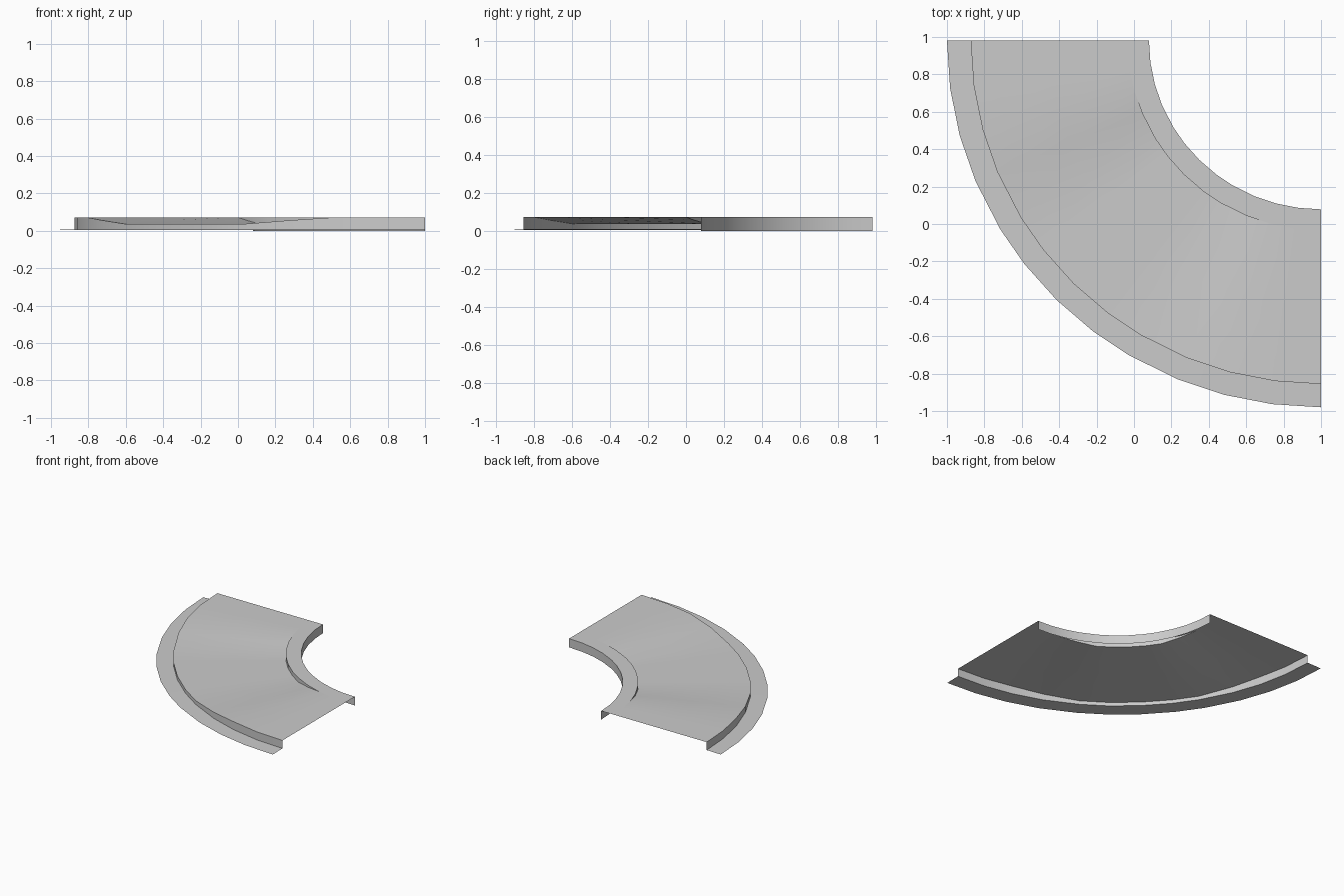
import bpy, bmesh, math

if "Cube" in bpy.data.objects:
    bpy.data.objects.remove(bpy.data.objects["Cube"])

CX, CY = 1.0, 0.98            # centre of the quarter bend
TOP, LOW = 0.072, 0.037       # normal and dipped road heights
ANGLES = [0, 7.5, 15, 22.5, 31, 37.5, 45, 52.5, 59, 67.5, 75, 82.5, 90]


def road_z(a):
    """Road height: level at both ends, dipped in the middle third."""
    d = min(a, 90 - a)
    t = min(max((d - 16) / 15, 0), 1)
    return TOP + (LOW - TOP) * t


def strip(name, profile):
    """Sweep a (radius, height) profile round the bend; None = road height."""
    bm = bmesh.new()
    rings = []
    for a in ANGLES:
        t = math.radians(180 + a)
        rings.append([bm.verts.new((CX + r * math.cos(t),
                                    CY + 0.98 * r * math.sin(t),
                                    road_z(a) if z is None else z))
                      for r, z in profile])
    for p, q in zip(rings, rings[1:]):
        for j in range(len(profile) - 1):
            bm.faces.new((p[j], p[j + 1], q[j + 1], q[j]))
    bmesh.ops.remove_doubles(bm, verts=bm.verts, dist=1e-5)
    me = bpy.data.meshes.new(name)
    bm.to_mesh(me)
    bm.free()
    ob = bpy.data.objects.new(name, me)
    bpy.context.collection.objects.link(ob)
    bpy.ops.object.select_all(action='DESELECT')
    ob.select_set(True)
    bpy.context.view_layer.objects.active = ob
    bpy.ops.object.shade_smooth_by_angle(angle=math.radians(30))
    return ob


# Inner wall, level kerb top and the step down to the dipped road
strip("inner_kerb", [(0.92, 0), (0.92, TOP), (1.035, TOP), (1.035, None)])
# Road deck with ramps into the dip
strip("road_deck", [(1.035, None), (1.457, None), (1.75, None), (1.873, None)])
# Outer wall and ground flange
strip("outer_wall", [(1.873, None), (1.873, 0.007)])
strip("ground_flange", [(1.873, 0.007), (2.0, 0.005)])
